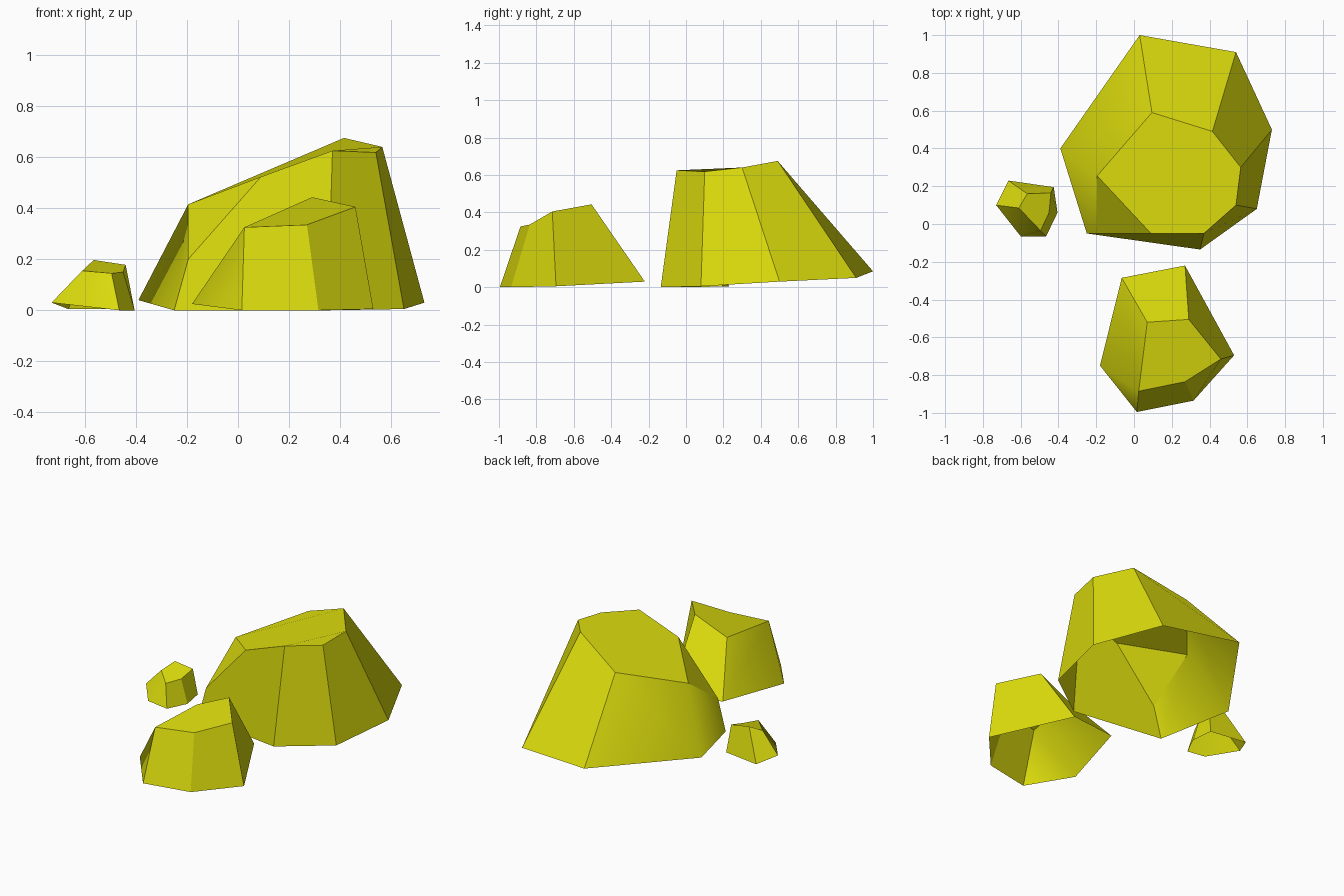
import bpy, bmesh

if "Cube" in bpy.data.objects:
    bpy.data.objects.remove(bpy.data.objects["Cube"])

yellow = bpy.data.materials.new("yellow stone")
yellow.diffuse_color = (0.72, 0.72, 0.004, 1)
yellow.use_nodes = True
yellow.node_tree.nodes["Principled BSDF"].inputs["Base Color"].default_value = yellow.diffuse_color


def rock(name, points, faces, soft):
    """Open-bottomed faceted rock. Capitals = base corners, small = upper corners.
    All edges are sharp except those in the soft list."""
    bm = bmesh.new()
    v = {k: bm.verts.new(co) for k, co in points.items()}
    for f in faces.split():
        bm.faces.new([v[k] for k in f]).smooth = True
    bmesh.ops.recalc_face_normals(bm, faces=bm.faces)
    bm.normal_update()
    # the crown must look upwards
    bm.faces.ensure_lookup_table()
    if bm.faces[0].normal.z < 0:
        bmesh.ops.reverse_faces(bm, faces=bm.faces)
    keep = [{v[a], v[b]} for a, b in soft]
    for e in bm.edges:
        e.smooth = set(e.verts) in keep
    me = bpy.data.meshes.new(name)
    bm.to_mesh(me)
    bm.free()
    me.materials.append(yellow)
    bpy.context.collection.objects.link(bpy.data.objects.new(name, me))


# large rock at the back
rock("large_rock", {
    "A": (.03, 1, .085), "B": (.54, .91, .05), "C": (.73, .5, .03),
    "D": (.65, .08, .005), "E": (.35, -.135, 0), "F": (-.25, -.05, 0),
    "G": (-.39, .4, .04),
    "a": (.095, .59, .535), "b": (.415, .49, .675), "c": (.565, .3, .64),
    "d": (.54, .1, .618), "e": (.37, -.05, .625), "f": (.09, -.05, .523),
    "g": (-.195, .255, .415), "h": (-.195, -.05, .2)},
    "abcdefg ghf hfeEF edDE dcCD cbBC baAB agGA ghFG", ["gG"])

# medium rock at the front
rock("medium_rock", {
    "A": (.27, -.22, .03), "B": (.53, -.695, .005), "C": (.315, -.935, 0),
    "D": (.015, -.995, 0), "E": (-.18, -.75, .025), "F": (-.065, -.285, .055),
    "a": (.29, -.505, .443), "b": (.46, -.715, .405), "c": (.27, -.835, .335),
    "d": (.025, -.885, .325), "f": (.07, -.52, .345)},
    "abcdf abBA bcCB cdDC dED dfFE faAF", ["dE"])

# small rock at the left
rock("small_rock", {
    "P": (-.665, .23, .005), "Q": (-.425, .195, .005), "R": (-.405, .06, 0),
    "S": (-.465, -.065, 0), "U": (-.6, -.065, .015), "T": (-.73, .1, .03),
    "p": (-.565, .16, .197), "q": (-.44, .165, .178), "r": (-.45, .06, .15),
    "s": (-.495, -.035, .145), "t": (-.61, .085, .155)},
    "pqrst pqQP qrRQ rsSR stUS tTU tpPT", ["tU"])
